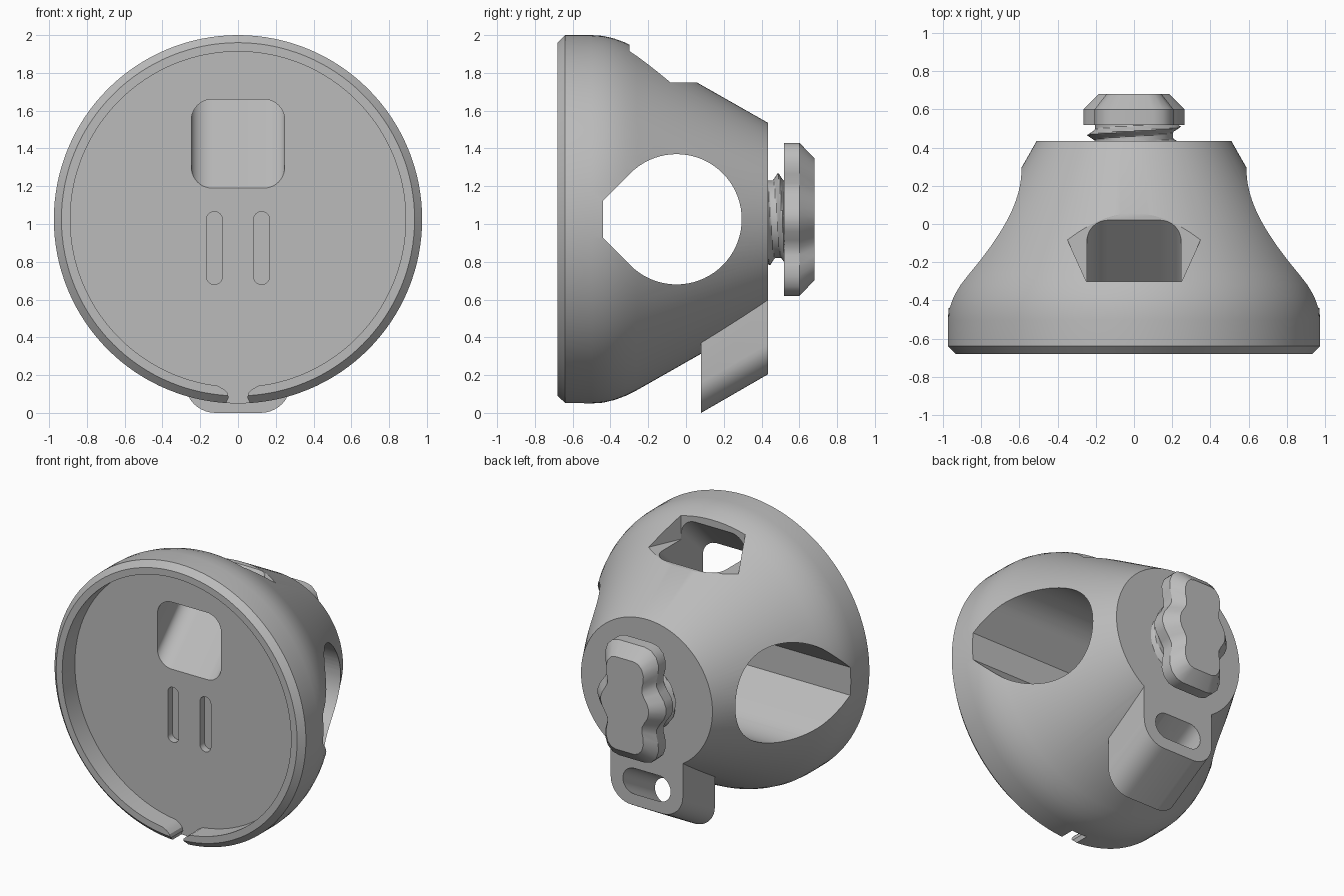
import bpy
import bmesh
from math import cos, sin, pi, sqrt, radians

if "Cube" in bpy.data.objects:
    bpy.data.objects.remove(bpy.data.objects["Cube"], do_unlink=True)

CZ = 1.025      # height of the main axis
BACK = 0.435    # y of the flat back face
FLOOR = -0.54   # y of the recess floor
SLOPE = 0.577   # cone slope

grey = bpy.data.materials.new("plain_grey")
grey.use_nodes = True
grey.diffuse_color = (0.5, 0.5, 0.5, 1)
grey.node_tree.nodes["Principled BSDF"].inputs["Base Color"].default_value = (0.5, 0.5, 0.5, 1)


def loft(name, rings):
    """Skin equal-length rings of 3D points and cap both ends."""
    bm = bmesh.new()
    loops = [[bm.verts.new(p) for p in ring] for ring in rings]
    n = len(loops[0])
    for a, b in zip(loops, loops[1:]):
        for i in range(n):
            j = (i + 1) % n
            bm.faces.new((a[i], a[j], b[j], b[i]))
    bm.faces.new(loops[0])
    bm.faces.new(loops[-1])
    bmesh.ops.recalc_face_normals(bm, faces=bm.faces)
    mesh = bpy.data.meshes.new(name)
    bm.to_mesh(mesh)
    bm.free()
    mesh.materials.append(grey)
    ob = bpy.data.objects.new(name, mesh)
    bpy.context.collection.objects.link(ob)
    return ob


def lathe(name, profile, n=128):
    """Revolve (radius, y) points about the main axis."""
    return loft(name, [[(r * cos(2 * pi * i / n), y, CZ + r * sin(2 * pi * i / n))
                        for i in range(n)] for r, y in profile])


def slanted(name, outline, y0, y1, slope=0, origin=0):
    """Extrude an (x, z) outline along y, rising by slope from origin."""
    return loft(name, [[(x, y, z + slope * (y - origin)) for x, z in outline]
                       for y in (y0, y1)])


def rounded(x0, x1, z0, z1, r, n=10):
    """Rounded rectangle outline."""
    pts = []
    corners = ((x1 - r, z1 - r), (x0 + r, z1 - r), (x0 + r, z0 + r), (x1 - r, z0 + r))
    for k, (cx, cz) in enumerate(corners):
        for i in range(n + 1):
            a = pi / 2 * (k + i / n)
            pts.append((cx + r * cos(a), cz + r * sin(a)))
    return pts


def mirrored(half):
    """Close a half outline by mirroring it across x = 0."""
    return half + [(-x, v) for x, v in reversed(half)]


def combine(target, tool, operation):
    """Apply a boolean and discard the tool."""
    tool.hide_render = True
    mod = target.modifiers.new("cut", "BOOLEAN")
    mod.operation = operation
    mod.solver = "EXACT"
    mod.object = tool
    bpy.context.view_layer.update()
    graph = bpy.context.evaluated_depsgraph_get()
    mesh = bpy.data.meshes.new_from_object(target.evaluated_get(graph))
    target.modifiers.clear()
    target.data = mesh
    bpy.data.objects.remove(tool, do_unlink=True)


def smooth(ob, angle=30):
    bpy.ops.object.select_all(action="DESELECT")
    ob.select_set(True)
    bpy.context.view_layer.objects.active = ob
    bpy.ops.object.shade_smooth_by_angle(angle=radians(angle))


# Conical body with rounded shoulder and chamfered front rim
body = lathe("body", [(0.935, -0.68), (0.975, -0.64), (0.975, -0.5), (0.971, -0.44),
                      (0.957, -0.38), (0.935, -0.32), (0.905, -0.26), (0.51, BACK)])

# Slanted lug under the back
combine(body, slanted("lug", rounded(-0.28, 0.28, 0.205, 0.8, 0.16),
                      0.08, BACK, SLOPE, BACK), "UNION")

# Front recess, and the gap in its rim
combine(body, lathe("recess", [(0.888, -0.8), (0.888, FLOOR)]), "DIFFERENCE")
gap = mirrored([(0.06, 0.0), (0.06, 0.06), (0.05, 0.08), (0.055, 0.105),
                (0.075, 0.125), (0.11, 0.145), (0.11, 0.2)])
combine(body, slanted("rim_gap", gap, -0.8, FLOOR), "DIFFERENCE")

# Two shallow slots in the recess floor
for side in (-1, 1):
    cx = side * 0.125
    combine(body, slanted("slot", rounded(cx - 0.042, cx + 0.042, 0.68, 1.065, 0.041),
                          -0.6, FLOOR + 0.05), "DIFFERENCE")

# Teardrop opening through both sides, with a truncated tip
R, cy = 0.345, -0.05
tear = [(cy + R * cos(radians(a)), CZ + R * sin(radians(a))) for a in range(-135, 136, 5)]
tip = -0.44
half = R * sqrt(2) - (cy - tip)
tear += [(tip, CZ + half), (tip, CZ - half)]
combine(body, loft("side_opening", [[(x, y, z) for y, z in tear] for x in (-1.2, 1.2)]),
        "DIFFERENCE")

# Scoop on top and the diagonal tunnel from recess to top
scoop = mirrored([(0.35, 0.12), (0.35, -0.08), (0.25, -0.3)])
combine(body, loft("scoop", [[(x, y, z) for x, y in scoop] for z in (1.75, 2.2)]),
        "DIFFERENCE")
combine(body, slanted("tunnel", rounded(-0.247, 0.247, 1.19, 1.66, 0.11),
                      -0.62, 0.4, 1, FLOOR), "DIFFERENCE")

# Stadium hole along the lug
combine(body, slanted("lug_hole", rounded(-0.185, 0.185, 0.285, 0.465, 0.089),
                      -0.02, 0.6, SLOPE, BACK), "DIFFERENCE")
smooth(body)

# Threaded shank: helical ridge on a round core
pitch, steps, n = 0.09, 20, 64
rings = []
for s in range(steps + 1):
    y = 0.4 + 0.13 * s / steps
    ring = []
    for i in range(n):
        a = 2 * pi * i / n
        phase = ((y - 0.51) / pitch + i / n + 0.5) % 1 - 0.5
        r = 0.205 + 0.042 * max(0, 1 - abs(phase) / 0.3)
        ring.append((r * cos(a), y, CZ + r * sin(a)))
    rings.append(ring)
smooth(loft("screw_shank", rings))

# Winged knob: lobed outline with a chamfered back
quarter = [(0.1, 0.405), (0.15, 0.392), (0.188, 0.355), (0.207, 0.3), (0.203, 0.24),
           (0.19, 0.19), (0.192, 0.15), (0.215, 0.11), (0.248, 0.065), (0.265, 0.02)]
outline = mirrored(quarter + [(x, -z) for x, z in reversed(quarter)])
knob = loft("screw_knob", [[(x * sx, y, CZ + z * sz) for x, z in outline]
                           for y, sx, sz in ((0.52, 1, 1), (0.6, 1, 1), (0.68, 0.7, 0.8))])
smooth(knob)
